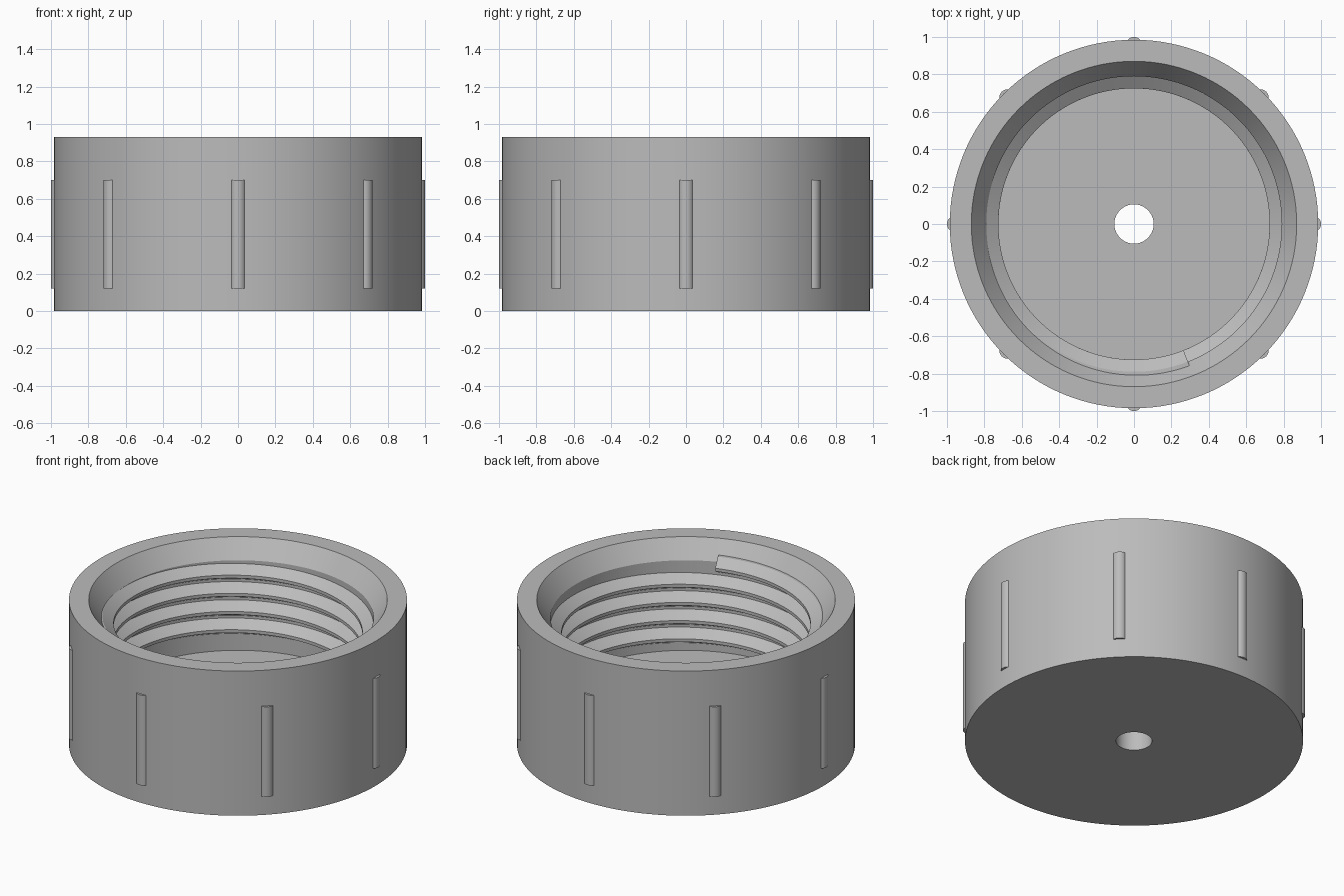
import bpy, bmesh, math

if "Cube" in bpy.data.objects:
    bpy.data.objects.remove(bpy.data.objects["Cube"])

grey = bpy.data.materials.new("plain_grey")
grey.diffuse_color = (0.5, 0.5, 0.5, 1)
grey.use_nodes = True
grey.node_tree.nodes["Principled BSDF"].inputs["Base Color"].default_value = grey.diffuse_color

SEG = 128


def finish(name, bm, angle=30):
    """Turn a bmesh into a shaded, coloured object."""
    bmesh.ops.recalc_face_normals(bm, faces=bm.faces)
    me = bpy.data.meshes.new(name)
    bm.to_mesh(me)
    bm.free()
    me.materials.append(grey)
    ob = bpy.data.objects.new(name, me)
    bpy.context.collection.objects.link(ob)
    bpy.ops.object.select_all(action='DESELECT')
    ob.select_set(True)
    bpy.context.view_layer.objects.active = ob
    bpy.ops.object.shade_smooth_by_angle(angle=math.radians(angle))
    return ob


def skin(bm, rings, closed):
    """Bridge a list of closed vertex rings, capping the ends if open."""
    n = len(rings[0])
    pairs = list(zip(rings, rings[1:]))
    if closed:
        pairs.append((rings[-1], rings[0]))
    for a, b in pairs:
        for i in range(n):
            j = (i + 1) % n
            bm.faces.new((a[i], a[j], b[j], b[i]))
    if not closed:
        bm.faces.new(rings[0])
        bm.faces.new(rings[-1])


def ring_at(bm, profile, ang, dz=0.0):
    return [bm.verts.new((r * math.cos(ang), r * math.sin(ang), z + dz))
            for r, z in profile]


# Cup body: lathed wall, chamfered mouth, floor and central hole
body = [(0.105, 0), (0.985, 0), (0.985, 0.93), (0.87, 0.93),
        (0.79, 0.815), (0.79, 0.236), (0.105, 0.236)]
bm = bmesh.new()
skin(bm, [ring_at(bm, body, 2 * math.pi * i / SEG) for i in range(SEG)], True)
finish("cap_body", bm)

# Internal screw thread: trapezoid section swept up a right-handed helix
thread = [(0.83, -0.047), (0.79, -0.047), (0.725, -0.012),
          (0.725, 0.008), (0.79, 0.053), (0.83, 0.053)]
START, PITCH, TURNS = math.radians(169), 0.117, 4.34
steps = int(TURNS * SEG)
bm = bmesh.new()
rings = []
for i in range(steps + 1):
    t = TURNS * i / steps
    rings.append(ring_at(bm, thread, START + 2 * math.pi * t, 0.288 + PITCH * t))
skin(bm, rings, False)
finish("screw_thread", bm)

# Eight rounded grip ribs around the outside
for k in range(8):
    a = k * math.pi / 4
    bm = bmesh.new()
    rings = [[bm.verts.new((0.956 * math.cos(a) + 0.044 * math.cos(b),
                            0.956 * math.sin(a) + 0.044 * math.sin(b), z))
              for b in (a + 2 * math.pi * i / 32 for i in range(32))]
             for z in (0.12, 0.70)]
    skin(bm, rings, False)
    finish(f"grip_rib_{k + 1}", bm)
